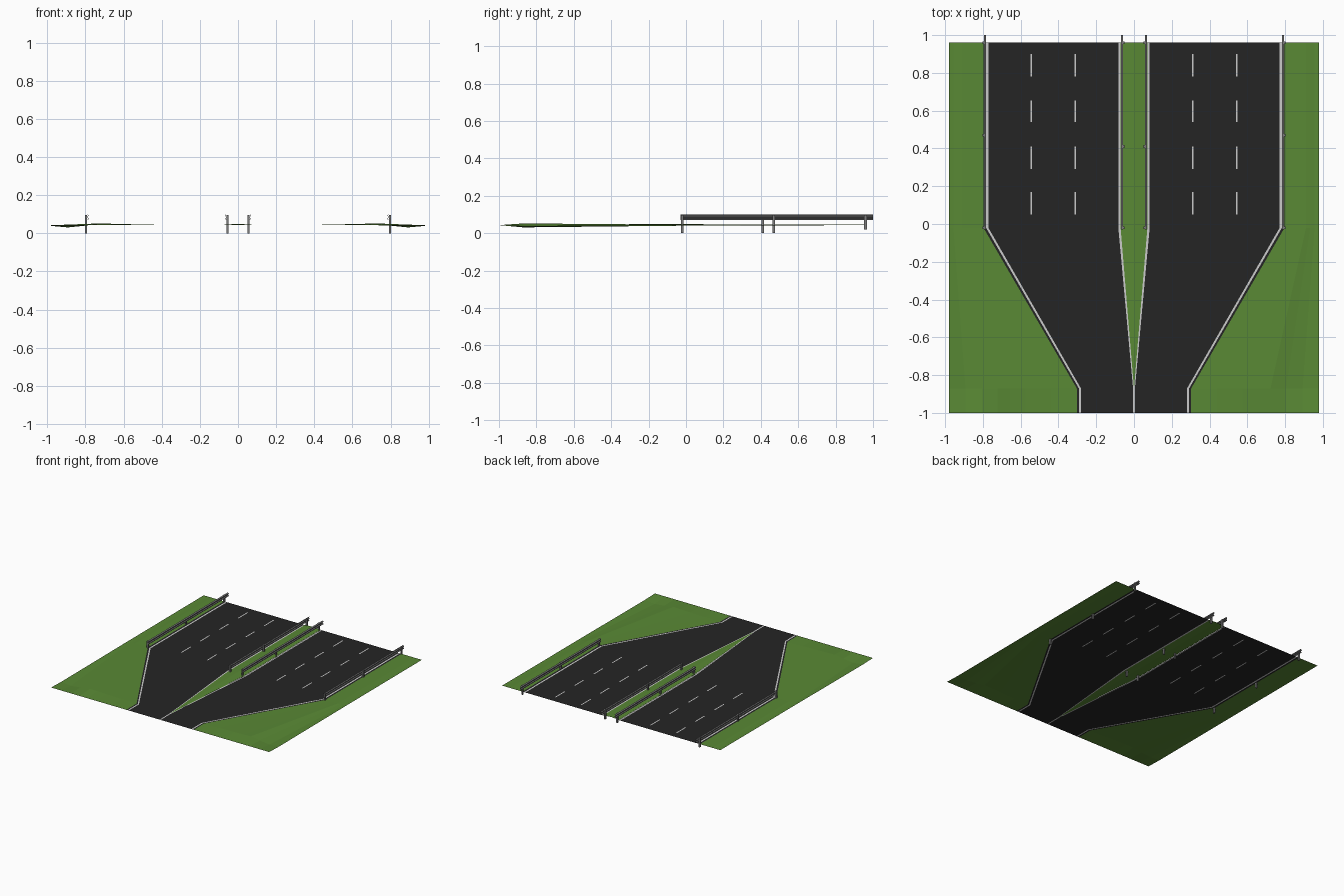
import bpy, bmesh

if "Cube" in bpy.data.objects:
    bpy.data.objects.remove(bpy.data.objects["Cube"])

def material(name, rgb):
    m = bpy.data.materials.new(name)
    m.diffuse_color = (*rgb, 1)
    m.use_nodes = True
    m.node_tree.nodes["Principled BSDF"].inputs["Base Color"].default_value = m.diffuse_color
    return m

ASPHALT = material("asphalt", (0.018, 0.018, 0.018))
PAINT = material("paint", (0.55, 0.55, 0.55))
GRASS = material("grass", (0.10, 0.25, 0.035))
STEEL = material("steel", (0.2, 0.2, 0.2))

ROAD_Z = 0.043
DASHES = [(0.05, 0.17), (0.29, 0.41), (0.54, 0.655), (0.78, 0.90)]
ROWS = [-1, -0.87, -0.02] + [y for d in DASHES for y in d] + [0.96]

def make_object(name, bm, mat):
    me = bpy.data.meshes.new(name)
    bm.to_mesh(me)
    bm.free()
    me.materials.append(mat)
    ob = bpy.data.objects.new(name, me)
    bpy.context.collection.objects.link(ob)
    return ob

def sheet(name, mat, rows, cells=None):
    """Lofted sheet mirrored over x: rows are lists of points, cells picks faces."""
    bm = bmesh.new()
    for side in (1, -1):
        grid = [[bm.verts.new((side * x, y, z)) for x, y, z in row] for row in rows]
        for i in range(len(rows) - 1):
            for j in range(len(rows[0]) - 1):
                if cells and not cells(i, j):
                    continue
                q = [grid[i][j], grid[i][j + 1], grid[i + 1][j + 1], grid[i + 1][j]]
                bm.faces.new(q if side > 0 else q[::-1])
    bmesh.ops.delete(bm, geom=[v for v in bm.verts if not v.link_faces], context='VERTS')
    bmesh.ops.remove_doubles(bm, verts=bm.verts, dist=1e-5)
    bmesh.ops.dissolve_degenerate(bm, edges=bm.edges, dist=1e-5)
    return make_object(name, bm, mat)

# Road columns: x at the narrow end and x at the wide end
NARROW = [0, 0.005, 0.095, 0.099, 0.188, 0.192, 0.281, 0.292, 0.303]
WIDE = [0.071, 0.083, 0.306, 0.315, 0.539, 0.548, 0.771, 0.783, 0.797]
road_rows = [[(x, y, ROAD_Z) for x in (NARROW if y < -0.5 else WIDE)] for y in ROWS]

def painted(i, j):
    return j in (0, 6) or (j in (2, 4) and i >= 3 and i % 2 == 1 and i < len(ROWS) - 2)

sheet("road_surface", ASPHALT, road_rows, lambda i, j: not painted(i, j))
sheet("lane_markings", PAINT, road_rows, painted)

# Median: pointed wedge running into a slightly crowned strip
sheet("median_grass", GRASS, [
    [(0, -0.87, ROAD_Z), (0, -0.87, ROAD_Z)],
    [(0, -0.02, 0.05), (0.071, -0.02, 0.045)],
    [(0, 0.96, 0.05), (0.071, 0.96, 0.045)]])

# Verges: fan of gentle undulations in front, flat strip behind
T = [0, 0.2, 0.4, 0.52, 0.62, 0.74, 0.87, 1]
BUMP = [0, 0.002, 0.005, 0.007, 0.009, -0.003, -0.012, -0.004]
verge = []
for y, edge, k in ((-1, 0.303, 0), (-0.87, 0.303, 1), (-0.02, 0.797, 0.25), (0.96, 0.797, 0)):
    verge.append([(edge + (0.98 - edge) * t, y, ROAD_Z + k * b) for t, b in zip(T, BUMP)])
sheet("verge_grass", GRASS, verge)

def box(bm, lo, hi):
    vs = bmesh.ops.create_cube(bm, size=1)["verts"]
    for v in vs:
        v.co = [(a + b) / 2 + c * (b - a) for a, b, c in zip(lo, hi, v.co)]

# Guard rails: corrugated beam facing the traffic, on three posts
FACE = [(0.002, 0.070), (0.010, 0.074), (0.010, 0.079), (0.003, 0.083),
        (0.003, 0.087), (0.010, 0.091), (0.010, 0.096), (0.002, 0.100)]
PROFILE = FACE + [(x - 0.003, z) for x, z in reversed(FACE)]

def guard_rail(name, x0, facing, middle):
    bm = bmesh.new()
    f = bm.faces.new([bm.verts.new((x0 + facing * x, -0.03, z)) for x, z in PROFILE])
    ext = bmesh.ops.extrude_face_region(bm, geom=[f])["geom"]
    bmesh.ops.translate(bm, vec=(0, 1.03, 0),
                        verts=[v for v in ext if isinstance(v, bmesh.types.BMVert)])
    bmesh.ops.recalc_face_normals(bm, faces=bm.faces)
    make_object(name + "_beam", bm, STEEL)
    bm = bmesh.new()
    for y, z in ((-0.02, 0), (middle, 0), (0.96, 0.02)):
        xs = sorted((x0 - facing * 0.009, x0 + facing * 0.002))
        box(bm, (xs[0], y - 0.007, z), (xs[1], y + 0.007, 0.096))
    make_object(name + "_posts", bm, STEEL)

for s, label in ((-1, "left"), (1, "right")):
    guard_rail(label + "_outer_rail", s * 0.793, -s, 0.47)
    guard_rail(label + "_inner_rail", s * 0.058, s, 0.41)
